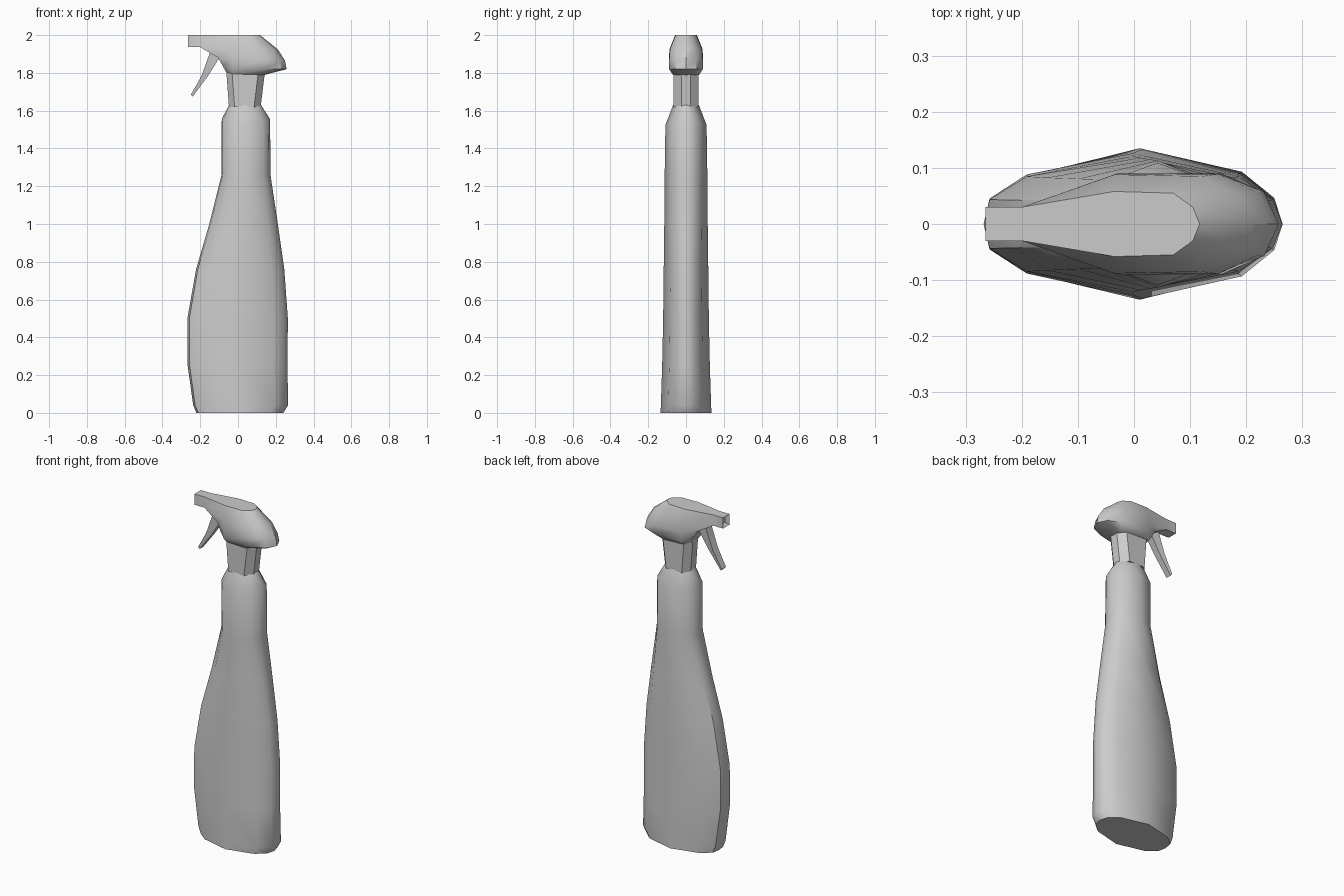
import bpy, bmesh, math

if "Cube" in bpy.data.objects:
    bpy.data.objects.remove(bpy.data.objects["Cube"])


def finish(name, bm, angle):
    bmesh.ops.remove_doubles(bm, verts=bm.verts, dist=1e-4)
    bmesh.ops.recalc_face_normals(bm, faces=bm.faces)
    me = bpy.data.meshes.new(name)
    bm.to_mesh(me)
    bm.free()
    ob = bpy.data.objects.new(name, me)
    bpy.context.collection.objects.link(ob)
    bpy.ops.object.select_all(action='DESELECT')
    ob.select_set(True)
    bpy.context.view_layer.objects.active = ob
    bpy.ops.object.shade_smooth_by_angle(angle=math.radians(angle))
    return ob


def loft(rings):
    """Skin closed rings of equal size and cap both ends."""
    bm = bmesh.new()
    rows = [[bm.verts.new(p) for p in r] for r in rings]
    n = len(rows[0])
    for a, b in zip(rows, rows[1:]):
        for i in range(n):
            j = (i + 1) % n
            bm.faces.new((a[i], a[j], b[j], b[i]))
    bm.faces.new(rows[0])
    bm.faces.new(rows[-1])
    return bm


def mirrored(half):
    """Complete a half outline (x, y, z) across y = 0."""
    return half + [(x, -y, z) for x, y, z in reversed(half) if y > 0]


# Bottle: faceted oval sections (z, left x, right x, half depth, tip rise)
outline = [(-1, 0), (-.96, .36), (-.71, .7), (0, 1), (.71, .7), (.94, .35), (1, 0)]
sections = [(0, -.22, .24, .135, 0), (.04, -.237, .265, .133, 0),
            (.26, -.268, .262, .126, 0), (.5, -.268, .264, .121, 0),
            (.76, -.222, .245, .118, 0), (1.0, -.152, .211, .115, 0),
            (1.26, -.087, .172, .113, 0), (1.525, -.086, .17, .109, .03),
            (1.63, -.048, .122, .068, 0)]
rings = []
for z, x0, x1, d, rise in sections:
    cx, hx = (x0 + x1) / 2, (x1 - x0) / 2
    rings.append(mirrored([(cx + hx * u, d * v, z + rise * (1 - v)) for u, v in outline]))
finish("bottle", loft(rings), 40)

# Neck: octagonal collar flaring into the head
finish("neck", loft([
    mirrored([(x0, .025, z), (x0 + .03, .066, z), (x1 - .035, .066, z), (x1, .025, z)])
    for z, x0, x1 in ((1.62, -.048, .12), (1.81, -.062, .143))]), 35)

# Spray head: horizontal sections running from nozzle to rounded back
head = [
    [(-.265, .03, 2), (-.2, .03, 2), (-.035, .058, 2),
     (.07, .055, 2), (.105, .03, 2), (.117, 0, 2)],
    [(-.265, .03, 1.936), (-.2, .03, 1.936), (-.035, .088, 1.925),
     (.12, .085, 1.925), (.187, .05, 1.925), (.21, 0, 1.925)],
    [(-.2, .03, 1.936), (-.105, .045, 1.88), (-.03, .09, 1.87),
     (.15, .089, 1.867), (.222, .055, 1.867), (.248, 0, 1.867)],
    [(-.105, .03, 1.88), (-.08, .05, 1.835), (-.03, .09, 1.82),
     (.155, .09, 1.82), (.232, .057, 1.82), (.258, 0, 1.82)],
    [(-.06, .03, 1.8), (-.055, .045, 1.8), (-.03, .07, 1.795),
     (.1, .07, 1.79), (.135, .035, 1.79), (.142, 0, 1.79)],
]
bm = loft([mirrored(h) for h in head])
# Nozzle opening in the front end
bm.faces.ensure_lookup_table()
tip = min(bm.faces, key=lambda f: f.calc_center_median().x)
bmesh.ops.recalc_face_normals(bm, faces=bm.faces)
bmesh.ops.inset_region(bm, faces=[tip], thickness=.02)
bmesh.ops.translate(bm, verts=tip.verts, vec=(.02, 0, 0))
finish("spray_head", bm, 40)

# Trigger: bent lever, tapering to its tip (front x, z, back x, z, half width)
lever = [(-.145, 1.92, -.09, 1.885, .026), (-.155, 1.89, -.108, 1.865, .026),
         (-.193, 1.785, -.158, 1.785, .024), (-.249, 1.685, -.24, 1.674, .02)]
finish("trigger", loft([
    [(xa, -w, za), (xa, w, za), (xb, w * .8, zb), (xb, -w * .8, zb)]
    for xa, za, xb, zb, w in lever]), 30)
